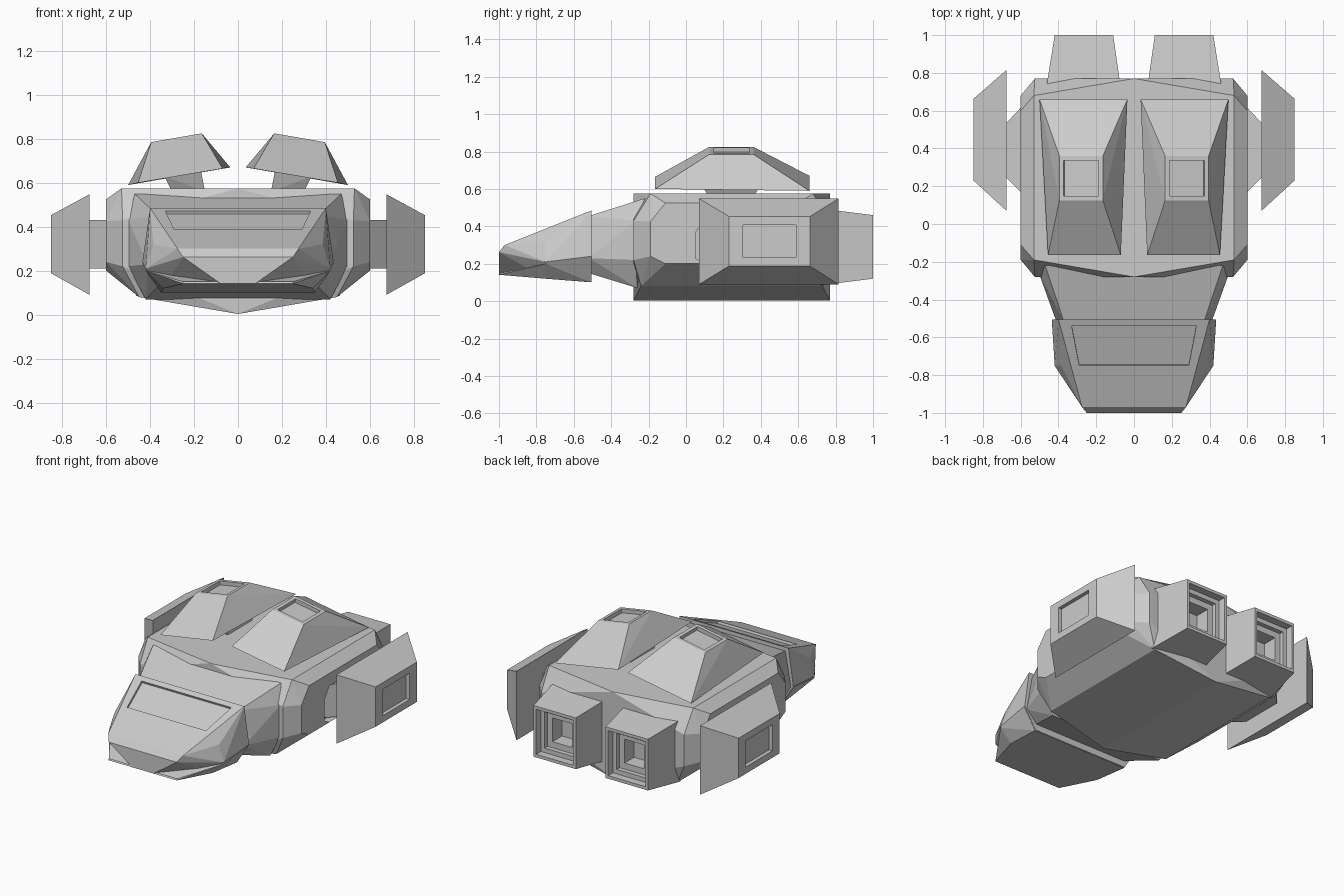
import bpy, bmesh
from mathutils import Vector

if "Cube" in bpy.data.objects:
    bpy.data.objects.remove(bpy.data.objects["Cube"])


def hull(points, both=False):
    """Convex faceted solid from points, optionally mirrored in x."""
    bm = bmesh.new()
    pts = set(points)
    if both:
        pts |= {(-x, y, z) for x, y, z in points}
    for p in sorted(pts):
        bm.verts.new(p)
    bmesh.ops.convex_hull(bm, input=bm.verts[:])
    loose = [v for v in bm.verts if not v.link_faces]
    bmesh.ops.delete(bm, geom=loose, context='VERTS')
    bmesh.ops.dissolve_limit(bm, angle_limit=0.03, verts=bm.verts[:], edges=bm.edges[:])
    bmesh.ops.recalc_face_normals(bm, faces=bm.faces[:])
    return bm


def facing(bm, direction):
    d = Vector(direction)
    bm.normal_update()
    return max(bm.faces, key=lambda f: (round(f.normal.dot(d), 2), f.calc_area()))


def recess(face, bm, move, depth=0.0):
    """Draw a smaller outline on a face, then push it inward; returns the floor."""
    n = face.normal.copy()
    face = bmesh.ops.extrude_discrete_faces(bm, faces=[face])['faces'][0]
    mid = face.calc_center_median()
    for v in face.verts:
        v.co = Vector(move(v.co.copy(), mid))
    if depth:
        face = bmesh.ops.extrude_discrete_faces(bm, faces=[face])['faces'][0]
        for v in face.verts:
            v.co -= n * depth
    face.normal_update()
    return face


def shrink(sx, sy, sz):
    return lambda c, m: [m[i] + (c[i] - m[i]) * s for i, s in enumerate((sx, sy, sz))]


def finish(name, bm, mirror=False):
    me = bpy.data.meshes.new(name)
    bm.to_mesh(me)
    bm.free()
    ob = bpy.data.objects.new(name, me)
    bpy.context.collection.objects.link(ob)
    if mirror:
        ob.modifiers.new("mirror", 'MIRROR').use_mirror_merge = False
    return ob


def frustum(axis, a, b):
    """Solid between two rectangles (pos, u0, u1, v0, v1) across an axis."""
    pts = []
    for pos, u0, u1, v0, v1 in (a, b):
        for u in (u0, u1):
            for v in (v0, v1):
                c = [u, v]
                c.insert(axis, pos)
                pts.append(tuple(c))
    return hull(pts)


# Main hull, symmetric front to back about y = 0.245
half = [(0, -.28, .575), (.53, -.19, .575), (.525, -.28, .43), (.6, -.19, .425),
        (.6, -.11, .525), (.6, -.19, .24), (.525, -.28, .22), (.6, -.11, .20),
        (.45, -.24, .08), (0, -.28, .003)]
bm = hull(half + [(x, .49 - y, z) for x, y, z in half], both=True)
for s in (1, -1):
    f = facing(bm, (s, 0, 0))
    recess(f, bm, lambda c, m: (c.x, .05 + (c.y + .19) * .655, .20 + (c.z - .20) * .74), .05)
finish("main_hull", bm)

# Neck
finish("neck", hull([(.47, -.22, .55), (.5, -.27, .43), (.5, -.27, .22), (.42, -.26, .07),
                     (.37, -.52, .455), (.41, -.52, .23), (.34, -.52, .15)], both=True))

# Head with recessed windscreen
bm = hull([(.4, -.505, .485), (.275, -.97, .3), (.25, -1, .262), (.08, -1, .2),
           (.08, -1, .142), (.385, -.75, .32), (.435, -.505, .24), (.42, -.75, .21),
           (.35, -.505, .103), (.34, -.75, .122)], both=True)


def screen(c, m):
    top = c.y > -.7
    x, y = (.33, -.54) if top else (.29, -.75)
    return (x if c.x > 0 else -x, y, .485 + (y + .505) * .398)


recess(facing(bm, (0, -.37, .93)), bm, screen, .015)
finish("head", bm)

# Projecting lower jaw
finish("jaw", hull([(.25, -1, .141), (.25, -.995, .15), (.42, -.75, .2), (.34, -.75, .12),
                    (.35, -.51, .101), (.435, -.51, .235)], both=True))

# Tilted roof pods with hatches
bm = hull([(.035, .66, .67), (.5, .66, .59), (.07, -.165, .665), (.455, -.165, .6),
           (.165, .125, .825), (.395, .125, .785), (.165, .36, .825), (.395, .36, .785)])
recess(facing(bm, (.17, 0, .98)), bm, shrink(.8, .8, .8), .025)
finish("roof_pod", bm, True)
finish("roof_pod_mount", hull([(.15, .12, .56), (.3, .12, .56), (.15, .36, .56), (.3, .36, .56),
                               (.17, .08, .66), (.335, .08, .63), (.17, .41, .66),
                               (.335, .41, .63)]), True)

# Side pods with hatches, and their mounts
bm = frustum(0, (.675, .07, .815, .09, .548), (.85, .23, .663, .188, .453))
recess(facing(bm, (1, 0, 0)), bm, shrink(1, .65, .66), .025)
finish("side_pod", bm, True)
finish("side_pod_mount", frustum(0, (.54, .11, .68, .21, .43), (.68, .25, .53, .21, .43)), True)

# Rear engines with stepped hollow nozzles
bm = frustum(1, (.72, .07, .465, .085, .495), (1, .11, .42, .12, .46))
f = facing(bm, (0, 1, 0))
f = recess(f, bm, shrink(.88, 1, .88), .05)
f = recess(f, bm, shrink(.8, 1, .8), .03)
recess(f, bm, shrink(.66, 1, .66), .1)
finish("engine", bm, True)
